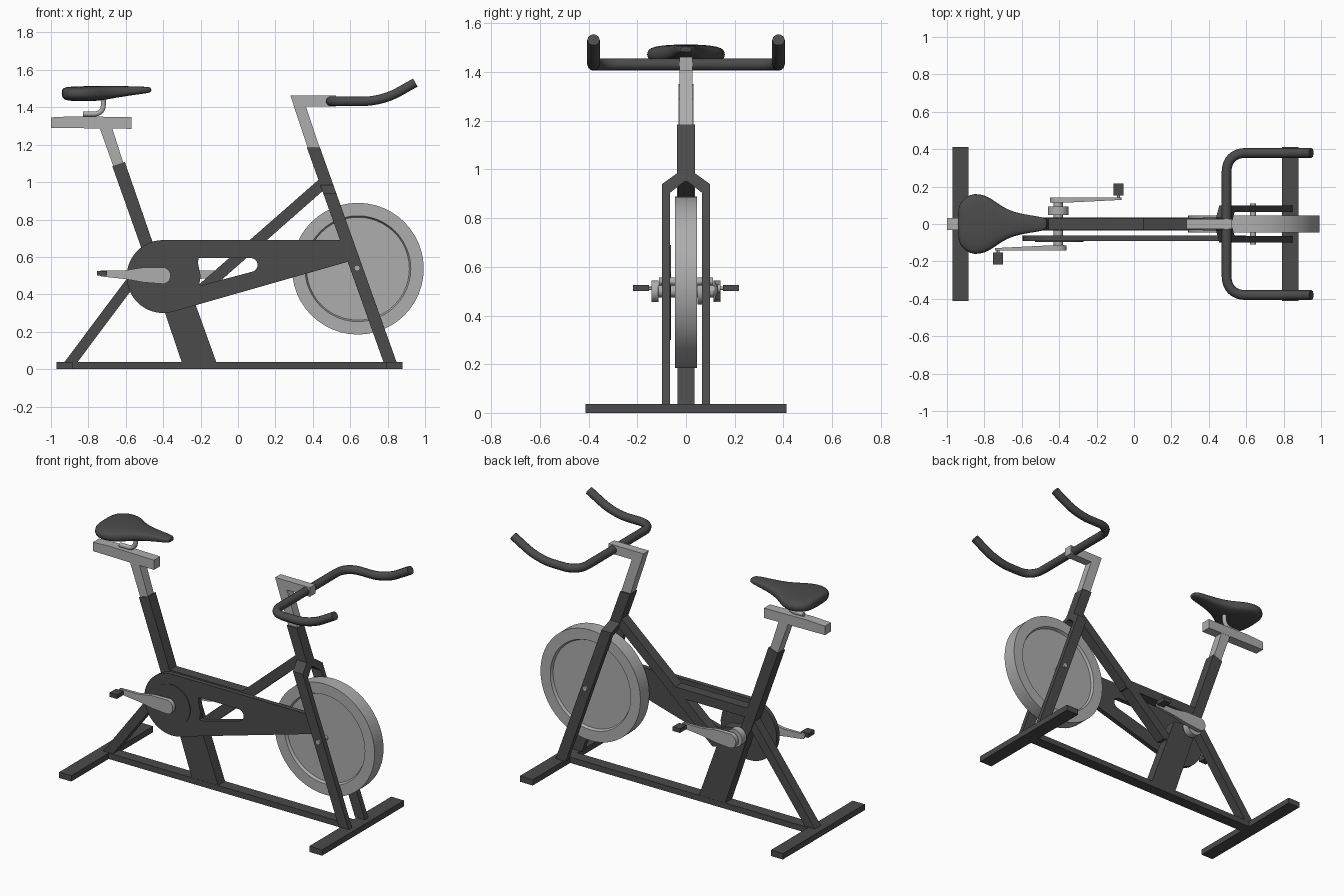
import bpy, bmesh, math
from mathutils import Vector, Matrix

if "Cube" in bpy.data.objects:
    bpy.data.objects.remove(bpy.data.objects["Cube"])


def material(name, v):
    m = bpy.data.materials.new(name)
    m.diffuse_color = (v, v, v, 1)
    m.use_nodes = True
    m.node_tree.nodes["Principled BSDF"].inputs["Base Color"].default_value = m.diffuse_color
    return m


DARK = material("dark_paint", 0.07)
LIGHT = material("light_metal", 0.42)


def finish(name, bm, mat, smooth=None):
    bmesh.ops.recalc_face_normals(bm, faces=bm.faces)
    me = bpy.data.meshes.new(name)
    bm.to_mesh(me)
    bm.free()
    ob = bpy.data.objects.new(name, me)
    bpy.context.collection.objects.link(ob)
    me.materials.append(mat)
    if smooth:
        bpy.ops.object.select_all(action='DESELECT')
        ob.select_set(True)
        bpy.context.view_layer.objects.active = ob
        bpy.ops.object.shade_smooth_by_angle(angle=math.radians(smooth))
    return ob


def prism(name, pts, y0, y1, mat, hole=None, smooth=None):
    """Extrude an (x, z) outline, optionally with a hole, from y0 to y1."""
    bm = bmesh.new()
    for loop in [pts] + ([hole] if hole else []):
        vs = [bm.verts.new((x, y0, z)) for x, z in loop]
        for i, v in enumerate(vs):
            bm.edges.new((v, vs[i - 1]))
    if hole:
        bmesh.ops.triangle_fill(bm, edges=bm.edges[:], use_beauty=True)
    else:
        bm.faces.new(bm.verts[:])
    ext = bmesh.ops.extrude_face_region(bm, geom=bm.faces[:])['geom']
    bmesh.ops.translate(bm, verts=[g for g in ext if isinstance(g, bmesh.types.BMVert)],
                        vec=(0, y1 - y0, 0))
    return finish(name, bm, mat, smooth)


def box(name, x0, x1, y0, y1, z0, z1, mat):
    return prism(name, [(x0, z0), (x1, z0), (x1, z1), (x0, z1)], y0, y1, mat)


def arc(cx, cz, r, a0, a1, n):
    return [(cx + r * math.cos(math.radians(a0 + (a1 - a0) * i / n)),
             cz + r * math.sin(math.radians(a0 + (a1 - a0) * i / n))) for i in range(n + 1)]


def lathe(name, profile, cx, cz, mat, steps=48):
    """Spin an (r, y) profile around a y-parallel axis."""
    bm = bmesh.new()
    vs = [bm.verts.new((cx + r, y, cz)) for r, y in profile]
    es = [bm.edges.new(p) for p in zip(vs, vs[1:])]
    bmesh.ops.spin(bm, geom=vs + es, cent=(cx, 0, cz), axis=(0, 1, 0),
                   angle=math.tau, steps=steps, use_duplicate=False)
    bmesh.ops.remove_doubles(bm, verts=bm.verts, dist=1e-4)
    return finish(name, bm, mat, 30)


def disc(name, cx, cz, r, y0, y1, mat, steps=32):
    return lathe(name, [(0, y0), (r, y0), (r, y1), (0, y1)], cx, cz, mat, steps)


def tube(name, corners, fillet, r, mat):
    """Round tube along a path with rounded corners."""
    P = [Vector(c) for c in corners]
    path = [P[0]]
    for a, b, c in zip(P, P[1:], P[2:]):
        s, e = b + (a - b).normalized() * fillet, b + (c - b).normalized() * fillet
        for i in range(9):
            t = i / 8
            w = 2 * t * (1 - t) * 0.83
            k = (1 - t) ** 2 + t * t + w
            path.append((s * (1 - t) ** 2 + b * w + e * t * t) / k)
    path.append(P[-1])
    cu = bpy.data.curves.new(name + "_path", 'CURVE')
    cu.dimensions = '3D'
    cu.bevel_depth, cu.bevel_resolution, cu.use_fill_caps = r, 3, True
    sp = cu.splines.new('POLY')
    sp.points.add(len(path) - 1)
    for p, v in zip(sp.points, path):
        p.co = (*v, 1)
    tmp = bpy.data.objects.new(name + "_path", cu)
    bpy.context.collection.objects.link(tmp)
    bm = bmesh.new()
    bm.from_mesh(bpy.data.meshes.new_from_object(
        tmp.evaluated_get(bpy.context.evaluated_depsgraph_get())))
    bpy.data.objects.remove(tmp)
    bmesh.ops.remove_doubles(bm, verts=bm.verts, dist=1e-5)
    return finish(name, bm, mat, 40)


# Base: two feet and a centre rail
box("rear_foot", -0.97, -0.885, -0.412, 0.412, 0, 0.037, DARK)
box("front_foot", 0.79, 0.88, -0.412, 0.412, 0, 0.037, DARK)
box("base_rail", -0.885, 0.79, -0.036, 0.036, 0, 0.037, DARK)

# Rear frame
prism("seat_tube", [(-0.672, 1.085), (-0.475, 0.53), (-0.405, 0.53), (-0.605, 1.108)], -0.036, 0.036, DARK)
prism("lower_post", [(-0.30, 0.035), (-0.115, 0.035), (-0.29, 0.52), (-0.475, 0.55)], -0.035, 0.035, DARK)
prism("rear_brace", [(-0.93, 0.035), (-0.86, 0.035), (-0.43, 0.61), (-0.50, 0.61)], -0.03, 0.03, DARK)
box("top_tube", -0.50, 0.09, -0.033, 0.033, 0.62, 0.68, DARK)
prism("diagonal_tube", [(-0.28, 0.39), (-0.21, 0.37), (0.49, 0.985), (0.445, 1.025)], -0.033, 0.033, DARK)


# Head tube and two fork legs: (y, z) outlines leaning along the fork line
def fork_part(name, outline, half=0.035):
    bm = bmesh.new()
    rings = [[bm.verts.new((0.405 + 0.357 * (1.18 - z) + s * half, y, z)) for y, z in outline]
             for s in (-1, 1)]
    for ring in rings:
        bm.faces.new(ring)
    a, b = rings
    for i in range(len(a)):
        bm.faces.new((a[i - 1], a[i], b[i], b[i - 1]))
    return finish(name, bm, DARK)


fork_part("head_tube", [(-0.036, 0.95), (0.036, 0.95), (0.036, 1.185), (-0.036, 1.185)])
for side, tag in ((-1, "near"), (1, "far")):
    fork_part("fork_leg_" + tag, [(side * y, z) for y, z in (
        (0, 0.985), (0, 0.955), (0.065, 0.905), (0.065, 0.035), (0.099, 0.035), (0.099, 0.94), (0.036, 0.985))])

# Flywheel and axle
half = [(0, -0.028), (0.275, -0.028), (0.283, -0.045), (0.352, -0.045)]
lathe("flywheel", half + [(r, -y) for r, y in reversed(half)], 0.641, 0.537, LIGHT)
disc("wheel_axle", 0.637, 0.54, 0.016, -0.11, 0.11, LIGHT, 16)

# Chain guard with its window
outline = [(0.545, 0.69)] + arc(-0.4, 0.495, 0.195, 90, 286, 30) + [(0.598, 0.577)]
window = [(-0.215, 0.57), (-0.21, 0.594)] + arc(0.068, 0.557, 0.037, 90, -72, 8) + [(-0.19, 0.45), (-0.207, 0.452), (-0.2, 0.5)]
prism("chain_guard", outline, -0.092, -0.062, DARK, window, 30)
disc("guard_disc", -0.4, 0.495, 0.13, -0.097, -0.09, DARK)

# Crank axle, hub, arms and pedals
disc("crank_axle", -0.405, 0.5, 0.025, -0.125, 0.13, LIGHT, 20)
disc("crank_hub", -0.405, 0.5, 0.055, 0.048, 0.093, LIGHT)
for s, tag in ((-1, "near"), (1, "far")):
    arm = arc(0, 0, 0.045, 100, 260, 14)[::-1] + [(0.1, 0.044), (0.2, 0.028)] \
        + arc(0.322, 0.012, 0.017, 80, -80, 6) + [(0.2, -0.018), (0.1, -0.036)]
    pts = [(-0.405 + s * x, 0.5 + s * z * (1 if s > 0 else -1)) for x, z in arm]
    ob = prism("crank_arm_" + tag, pts, s * 0.112, s * 0.142, LIGHT, None, 30)
    for v in ob.data.vertices:  # thin the arm towards the pedal
        t = abs(v.co.x + 0.405) / 0.34
        if abs(v.co.y) < 0.12:
            v.co.y = s * (0.112 + 0.017 * min(t, 1))
    px = -0.405 + s * 0.322
    disc("pedal_pin_" + tag, px, 0.512, 0.008, s * 0.135, s * 0.16, LIGHT, 12)
    box("pedal_" + tag, px - 0.026, px + 0.026, s * 0.152, s * 0.217, 0.5, 0.526, DARK)

# Seat post, slider and bent saddle support
prism("seat_post", [(-0.665, 1.08), (-0.606, 1.08), (-0.673, 1.29), (-0.74, 1.29)], -0.03, 0.03, LIGHT)
prism("seat_slider", [(-1, 1.29), (-0.57, 1.285), (-0.57, 1.347), (-0.88, 1.352), (-1, 1.346)], -0.031, 0.031, LIGHT)
tube("saddle_support", [(-0.83, 0, 1.364), (-0.72, 0, 1.364), (-0.72, 0, 1.46)], 0.05, 0.014, LIGHT)

# Saddle lofted from rounded sections: x, half width, bottom, top
sections = [(-0.943, 0.08, 1.455, 1.495), (-0.925, 0.125, 1.437, 1.509), (-0.88, 0.16, 1.433, 1.511),
            (-0.83, 0.165, 1.432, 1.513), (-0.77, 0.145, 1.432, 1.514), (-0.71, 0.095, 1.44, 1.514),
            (-0.64, 0.062, 1.453, 1.514), (-0.55, 0.046, 1.467, 1.512), (-0.49, 0.038, 1.475, 1.51),
            (-0.462, 0.024, 1.48, 1.506)]
bm = bmesh.new()
rings = []
for x, w, lo, hi in sections:
    ring = []
    for i in range(20):
        c, s = math.cos(math.tau * i / 20), math.sin(math.tau * i / 20)
        ring.append(bm.verts.new((x, w * math.copysign(abs(c) ** 0.75, c),
                                  (lo + hi) / 2 + (hi - lo) / 2 * math.copysign(abs(s) ** 0.6, s))))
    rings.append(ring)
for a, b in zip(rings, rings[1:]):
    for i in range(20):
        bm.faces.new((a[i - 1], a[i], b[i], b[i - 1]))
bm.faces.new(rings[0])
bm.faces.new(rings[-1])
seat = finish("saddle", bm, DARK, 60)
seat.modifiers.new("smooth", 'SUBSURF').levels = 1

# Handlebar stem and bullhorn bar
prism("handlebar_stem", [(0.28, 1.463), (0.375, 1.175), (0.44, 1.175), (0.363, 1.405), (0.525, 1.405), (0.525, 1.463)],
      -0.027, 0.027, LIGHT)
side = [(0.495, 0, 1.432), (0.495, 0.38, 1.432), (0.77, 0.38, 1.432), (0.948, 0.38, 1.532)]
bar = [(x, -y, z) for x, y, z in reversed(side[1:])] + side[1:]
tube("handlebar", bar, 0.1, 0.026, DARK)
